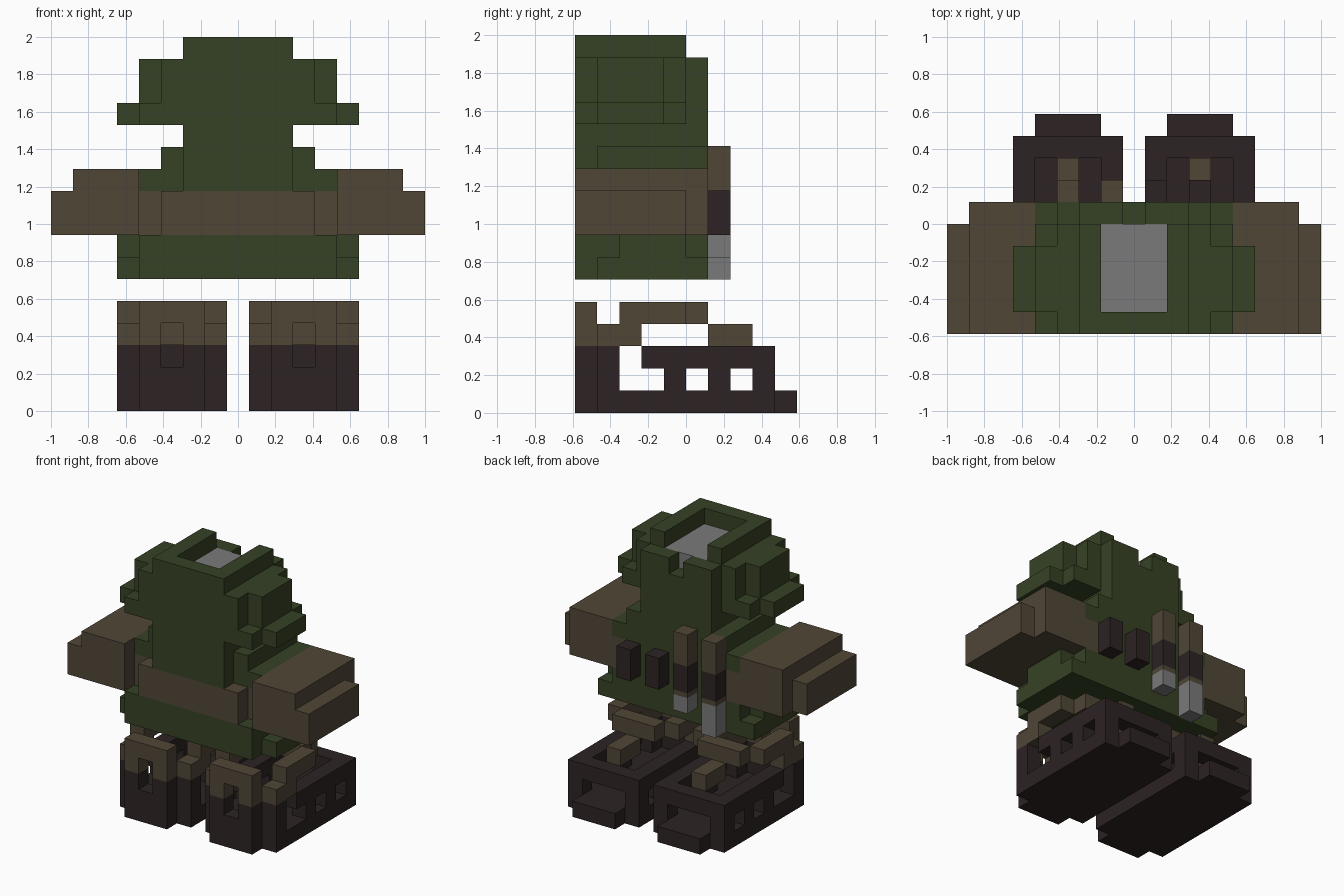
import bpy, bmesh
from mathutils import Vector
from itertools import product

U = 2 / 17  # edge of one cell

default = bpy.data.objects.get("Cube")
if default:
    bpy.data.objects.remove(default, do_unlink=True)


def material(name, rgb):
    m = bpy.data.materials.new(name)
    m.use_nodes = True
    colour = (*rgb, 1)
    m.diffuse_color = colour
    bsdf = m.node_tree.nodes["Principled BSDF"]
    bsdf.inputs["Base Color"].default_value = colour
    bsdf.inputs["Roughness"].default_value = 0.9
    return m


GREEN = material("dark green", (0.037, 0.054, 0.018))
BROWN = material("brown", (0.080, 0.061, 0.037))
DARK = material("dark leather", (0.026, 0.017, 0.017))
GREY = material("grey", (0.195, 0.195, 0.195))


def cells(box):
    """Unit cells inside a box given as x, x, y, y, z, z in cell units."""
    x0, x1, y0, y1, z0, z1 = box
    return {(x0 + i, y0 + j, z0 + k) for i, j, k in
            product(range(int(x1 - x0)), range(y1 - y0), range(z1 - z0))}


def finish(name, bm, mats):
    bmesh.ops.scale(bm, vec=(U, U, U), verts=bm.verts)
    bmesh.ops.recalc_face_normals(bm, faces=bm.faces)
    mesh = bpy.data.meshes.new(name)
    bm.to_mesh(mesh)
    bm.free()
    for m in mats:
        mesh.materials.append(m)
    bpy.context.collection.objects.link(bpy.data.objects.new(name, mesh))


def blocky(name, boxes, mats, rule=lambda c: 0, carve=(), side=1):
    """Join boxes into one shell; rule picks the material of each cell."""
    filled = set().union(*map(cells, boxes)) - set().union(*map(cells, carve))
    bm = bmesh.new()
    found = {}

    def vert(p):
        key = (p[0] * side, p[1], p[2])
        if key not in found:
            found[key] = bm.verts.new(key)
        return found[key]

    for c in filled:
        for axis, step in product(range(3), (0, 1)):
            other = list(c)
            other[axis] += 2 * step - 1
            if tuple(other) in filled:
                continue
            a, b = [i for i in range(3) if i != axis]
            corners = []
            for da, db in ((0, 0), (1, 0), (1, 1), (0, 1)):
                p = list(c)
                p[axis] += step
                p[a] += da
                p[b] += db
                corners.append(vert(p))
            bm.faces.new(corners).material_index = rule(c)
    finish(name, bm, mats)


def block(name, x, z0, z1, mat):
    """One-cell-wide block hanging on the back."""
    bm = bmesh.new()
    bmesh.ops.create_cube(bm, size=1)
    for v in bm.verts:
        v.co = Vector((v.co.x + x, v.co.y + 1.5, z0 + (v.co.z + 0.5) * (z1 - z0)))
    finish(name, bm, [mat])


# Boots: open frame, front guard with slot, collar, tongue and toe
boot = [(.5, 5.5, -4, 4, 0, 1), (1.5, 4.5, 4, 5, 0, 1),
        (1.5, 4.5, -5, -4, 0, 5), (1.5, 4.5, 3, 4, 2, 3),
        (1.5, 4.5, 0, 1, 4, 5), (2.5, 3.5, 1, 3, 3, 4)]
for x in (.5, 4.5):
    wall = [(-4, -3, 0, 4), (-3, -2, 3, 5), (-2, 0, 4, 5), (-2, 4, 2, 3)]
    wall += [(y, y + 1, 1, 2) for y in (-1, 1, 3)]
    boot += [(x, x + 1, *w) for w in wall]
slot = [(2.5, 3.5, -5, -4, 2, 4)]

# Arms: thick sleeve with a smaller end
arm = [(4.5, 7.5, -5, 1, 8, 11), (7.5, 8.5, -5, 0, 8, 10)]

for label, side in (("left", 1), ("right", -1)):
    blocky(label + "_boot", boot, [DARK, BROWN],
           lambda c: int(c[2] >= 3), slot, side)
    blocky(label + "_arm", arm, [BROWN], side=side)


# Torso: skirt with side flaps, belt and shoulders
def torso_colour(c):
    x, y, z = c
    return int(8 <= z < 10 and (y < 0 or abs(x + .5) > 3.5))


blocky("torso", [
    (-4.5, 4.5, -5, 1, 6, 8), (-5.5, 5.5, -4, 1, 6, 7),
    (-5.5, 5.5, -3, 0, 7, 8),
    (-3.5, 3.5, -5, 1, 8, 10), (-4.5, 4.5, -4, 1, 8, 11),
    (-3.5, 3.5, -4, 1, 10, 12), (-2.5, 2.5, -5, 1, 10, 12),
], [GREEN, BROWN], torso_colour)

# Head: column, side bulges, brim and rim, with a well in the top
blocky("head", [
    (-2.5, 2.5, -5, 1, 12, 16), (-2.5, 2.5, -5, 0, 16, 17),
    (-3.5, 3.5, -5, 0, 13, 16), (-4.5, 4.5, -5, 0, 13, 14),
    (-4.5, 4.5, -4, -1, 14, 16), (-5.5, 5.5, -4, -1, 13, 14),
], [GREEN], carve=[(-1.5, 1.5, -4, 0, 15, 17), (-.5, .5, 0, 1, 15, 16)])
blocky("well_filling", [(-1.5, 1.5, -4, 0, 15, 16)], [GREY])

# Back pouches
for i, x in enumerate((1, 3)):
    block("pouch_%d" % (i + 1), x, 8, 10, DARK)

# Hanging blades: handle, guard, thin band and blade
for label, x, tip in (("short", -1, 7), ("long", -3, 6)):
    block(label + "_handle", x, 10, 12, BROWN)
    block(label + "_guard", x, 8.3, 10, DARK)
    block(label + "_band", x, 8, 8.3, BROWN)
    block(label + "_blade", x, tip, 8, GREY)
